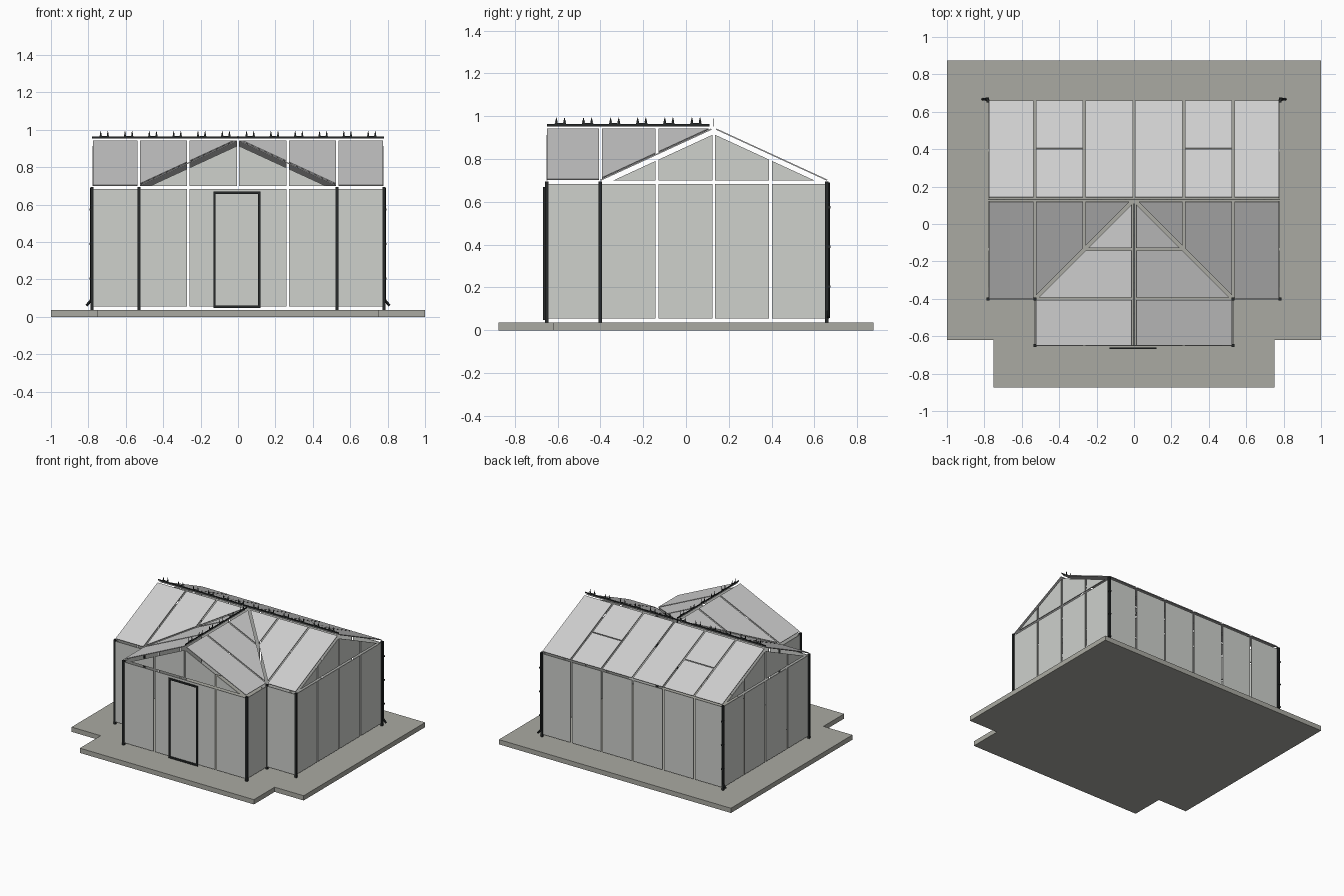
import bpy, bmesh
from mathutils import Vector, Matrix

old = bpy.data.objects.get("Cube")
if old:
    bpy.data.objects.remove(old, do_unlink=True)


def material(name, rgb):
    m = bpy.data.materials.new(name)
    m.use_nodes = True
    m.diffuse_color = (*rgb, 1)
    m.node_tree.nodes["Principled BSDF"].inputs["Base Color"].default_value = (*rgb, 1)
    return m


STONE = material("grey paving", (0.40, 0.40, 0.36))
WALL = material("wall glass", (0.62, 0.635, 0.605))
ROOF = material("roof glass", (0.62, 0.62, 0.62))
IRON = material("black iron", (0.02, 0.023, 0.023))

BASE, SILL, EAVE, RIDGE = 0.037, 0.055, 0.683, 0.945
PITCH = 0.46
HX, BACK, FRONT = 0.775, 0.655, -0.40     # main house
WX, PORCH = 0.53, -0.65                   # front wing
MID = 0.13                                # y of the main ridge
BAY = 0.265                               # pane spacing
GAP = 0.013


def finish(bm, name, mat):
    bmesh.ops.recalc_face_normals(bm, faces=bm.faces)
    me = bpy.data.meshes.new(name)
    bm.to_mesh(me)
    bm.free()
    me.materials.append(mat)
    ob = bpy.data.objects.new(name, me)
    bpy.context.scene.collection.objects.link(ob)
    return ob


def box(bm, lo, hi):
    lo, hi = Vector(lo), Vector(hi)
    size = hi - lo
    bmesh.ops.create_cube(bm, size=1, matrix=Matrix.Translation((lo + hi) / 2) @ Matrix.Diagonal((*size, 1)))


def rod(bm, a, b, r, r2=None, sides=8, flat=(1, 1, 1)):
    a, b = Vector(a), Vector(b)
    d = b - a
    turn = d.to_track_quat('Z', 'Y').to_matrix().to_4x4()
    bmesh.ops.create_cone(bm, cap_ends=True, segments=sides, radius1=r, radius2=r if r2 is None else r2,
                          depth=d.length,
                          matrix=Matrix.Translation((a + b) / 2) @ Matrix.Diagonal((*flat, 1)) @ turn
                          if flat == (1, 1, 1) else
                          Matrix.Translation((a + b) / 2) @ Matrix.Diagonal((*flat, 1)))


def split(bm, axis, at, gap, faces):
    """Open a straight gap across the given faces."""
    n = Vector((0, 0, 0))
    n[axis] = 1
    verts = {v for f in faces for v in f.verts}
    edges = {e for f in faces for e in f.edges}
    geom = list(faces) + list(edges) + list(verts)
    for side in (-1, 1):
        res = bmesh.ops.bisect_plane(bm, geom=geom, plane_co=n * (at + side * gap / 2), plane_no=n)
        geom = list(set(res["geom"]))
    inner = [g for g in geom if isinstance(g, bmesh.types.BMFace)
             and abs(g.calc_center_median()[axis] - at) < gap / 2]
    bmesh.ops.delete(bm, geom=inner, context='FACES')


def panes(name, outline, mat, axis=0, cuts=(), vents=False):
    """A sheet of glass split into panes by open joints."""
    bm = bmesh.new()
    bm.faces.new([bm.verts.new(p) for p in outline])
    for c in cuts:
        split(bm, axis, c, GAP, bm.faces[:])
    if vents:
        bays = [f for f in bm.faces if BAY < abs(f.calc_center_median().x) < 2 * BAY]
        split(bm, 1, 0.403, 0.006, bays)
    ob = finish(bm, name, mat)
    mod = ob.modifiers.new("thickness", 'SOLIDIFY')
    mod.thickness = 0.006
    mod.offset = 0
    return ob


def wall(name, a, b, axis=0, cuts=()):
    (x0, y0), (x1, y1) = a, b
    panes(name, [(x0, y0, SILL), (x1, y1, SILL), (x1, y1, EAVE), (x0, y0, EAVE)], WALL, axis, cuts)


# Paving slab with a projecting front step
bm = bmesh.new()
plan = [(-1, 0.875), (-1, -0.62), (-0.75, -0.62), (-0.75, -0.875)]
plan += [(-x, y) for x, y in reversed(plan)]
face = bm.faces.new([bm.verts.new((x, y, 0)) for x, y in plan])
up = bmesh.ops.extrude_face_region(bm, geom=[face])
bmesh.ops.translate(bm, vec=(0, 0, BASE), verts=[v for v in up["geom"] if isinstance(v, bmesh.types.BMVert)])
finish(bm, "paving_slab", STONE)

# Glass walls and gables
bays_x = [i * BAY for i in (-2, -1, 0, 1, 2)]
bays_y = [MID + i * BAY for i in (-1, 0, 1)]
wall("back_wall", (-HX, BACK), (HX, BACK), 0, bays_x)
wall("wing_front_wall", (-WX + 0.006, PORCH), (WX - 0.006, PORCH), 0, (-BAY, BAY))
gable_z, half = 0.70, 0.47
top = gable_z + half * PITCH
panes("wing_gable", [(-half, PORCH, gable_z), (half, PORCH, gable_z), (0, PORCH, top)],
      WALL, 0, (-BAY, 0, BAY))
for s, side in ((1, "left"), (-1, "right")):
    wall(side + "_wall", (s * HX, FRONT + 0.007), (s * HX, BACK - 0.006), 1, bays_y)
    wall(side + "_front_wall", (s * (WX + 0.007), FRONT), (s * HX, FRONT))
    wall(side + "_wing_wall", (s * WX, PORCH + 0.006), (s * WX, FRONT - 0.007))
    panes(side + "_gable", [(s * HX, MID - half, gable_z), (s * HX, MID + half, gable_z), (s * HX, MID, top)],
          WALL, 1, bays_y)


# Glass roof slopes with open ridge and valley joints
def main_z(x, y):
    return (x, y, RIDGE - PITCH * abs(y - MID))


def wing_z(x, y):
    return (x, y, RIDGE - PITCH * abs(x))


panes("back_roof", [main_z(*p) for p in ((-HX, MID + 0.012), (HX, MID + 0.012), (HX, 0.66), (-HX, 0.66))],
      ROOF, 0, bays_x, vents=True)
for s, side in ((1, "left"), (-1, "right")):
    main = ((HX, FRONT), (HX, MID - 0.012), (0.026, MID - 0.012), (WX + 0.014, FRONT))
    wing = ((0.012, PORCH), (WX - 0.006, PORCH), (WX - 0.006, FRONT - 0.008), (0.012, MID - 0.026))
    panes(side + "_front_roof", [main_z(s * x, y) for x, y in main], ROOF, 0, [s * BAY, s * 2 * BAY])
    panes(side + "_wing_roof", [wing_z(s * x, y) for x, y in wing], ROOF, 1, [FRONT, FRONT + BAY])

# Corner posts and rear downpipes
for s, side in ((1, "left"), (-1, "right")):
    spots = {"rear": (0.78, 0.657), "front": (0.78, FRONT), "inner": (WX, FRONT), "wing": (WX, PORCH)}
    for label, (x, y) in spots.items():
        bm = bmesh.new()
        box(bm, (s * x - 0.008, y - 0.008, BASE), (s * x + 0.008, y + 0.008, 0.695))
        finish(bm, f"{side}_{label}_post", IRON)
    bm = bmesh.new()
    px, py = s * 0.785, 0.666
    rod(bm, (px, py, 0.085), (px, py, 0.69), 0.007)
    rod(bm, (px, py, 0.09), (s * 0.81, py, 0.06), 0.007)
    for z in (0.2, 0.385, 0.57):
        box(bm, (px - 0.009, py - 0.009, z), (px + 0.009, py + 0.009, z + 0.01))
    finish(bm, side + "_downpipe", IRON)

# Door frame
bm = bmesh.new()
x0, x1, z0, z1, t = -0.132, 0.119, 0.048, 0.67, 0.013
ya, yb = -0.668, -0.660
box(bm, (x0, ya, z0), (x0 + t, yb, z1))
box(bm, (x1 - t, ya, z0), (x1, yb, z1))
box(bm, (x0 + t, ya, z0), (x1 - t, yb, z0 + t))
box(bm, (x0 + t, ya, z1 - t), (x1 - t, yb, z1))
finish(bm, "door_frame", IRON)


# Thin ridge cresting: a rail with pairs of finials
def cresting(name, start, end, axis, across):
    def at(t, z, off=0.0):
        return (t, across + off, z) if axis == 0 else (across + off, t, z)
    thin = 0.0015
    flat = (1, 0.2, 1) if axis == 0 else (0.2, 1, 1)
    bm = bmesh.new()
    box(bm, at(start, 0.953, -thin), at(end, 0.963, thin))
    count = round((end - start) / 0.13)
    step = (end - start) / count
    for i in range(count):
        mid = start + (i + 0.5) * step
        box(bm, at(mid - 0.012, 0.963, -thin), at(mid + 0.012, 0.968, thin))
        for t in (mid - 0.019, mid + 0.019):
            rod(bm, at(t, 0.962), at(t, 0.977), 0.009, 0.003, 6, flat)
            rod(bm, at(t, 0.974), at(t, 0.981), 0.006, 0.004, 6, flat)
            rod(bm, at(t, 0.981), at(t, 0.995), 0.004, 0.0005, 6, flat)
    finish(bm, name, IRON)


cresting("main_ridge_cresting", -0.78, 0.78, 0, MID)
cresting("wing_ridge_cresting", PORCH, MID - 0.02, 1, 0)
